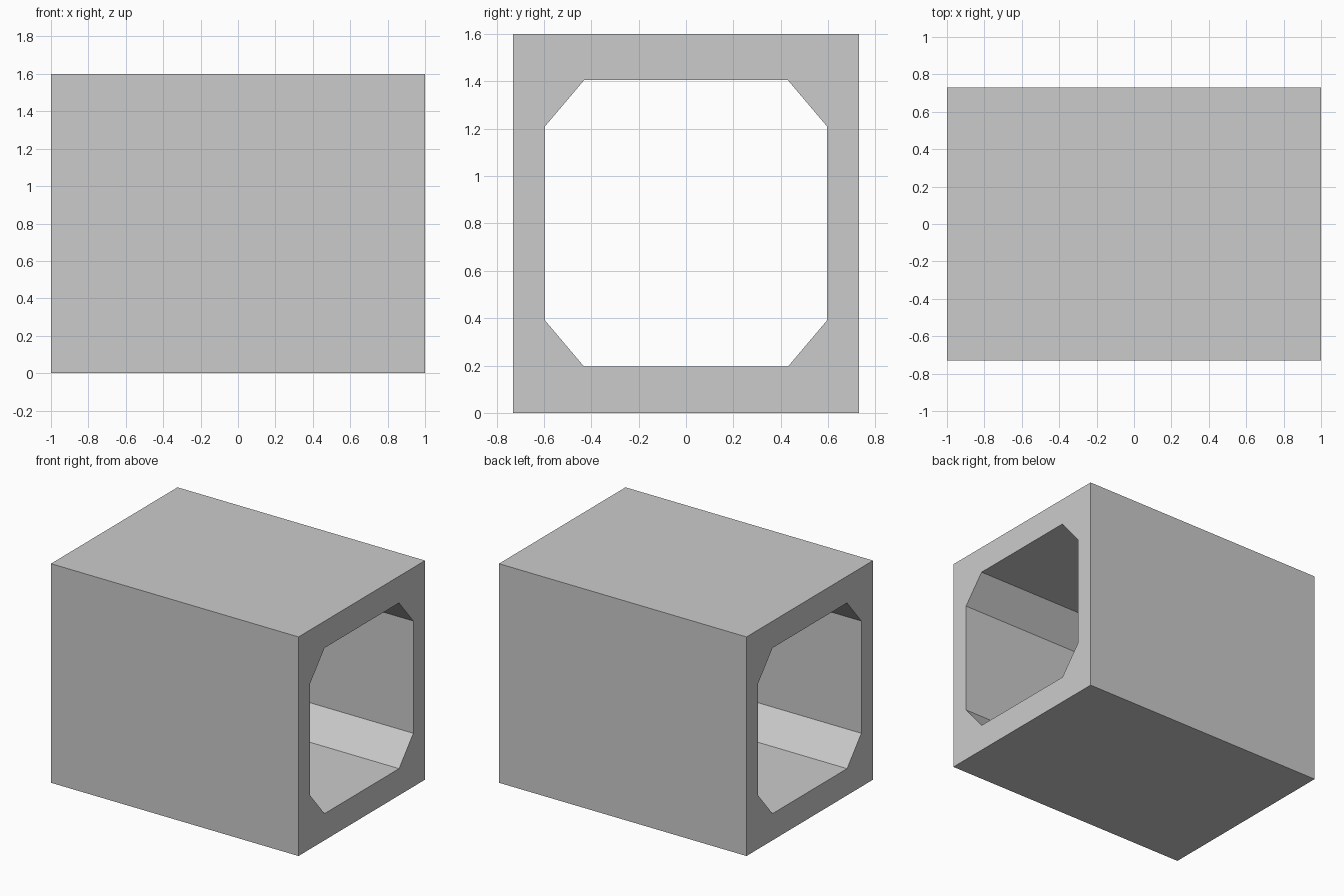
import bpy, bmesh, math
from mathutils import Vector

if "Cube" in bpy.data.objects:
    bpy.data.objects.remove(bpy.data.objects["Cube"])

HALF = 1.0                      # half of the tunnel length
OW, OH = 0.73, 1.6              # outer half width, outer height
MID = OH / 2
IW, IH = 0.595, 0.605           # opening half width, half height
CW, CH = 0.43, 0.41             # where the corner chamfers start


def make_object(name, bm):
    mesh = bpy.data.meshes.new(name)
    bm.to_mesh(mesh)
    bm.free()
    obj = bpy.data.objects.new(name, mesh)
    bpy.context.collection.objects.link(obj)
    return obj


# Tunnel section: square outer wall, opening with chamfered corners
outer = [(-OW, 0), (OW, 0), (OW, OH), (-OW, OH)]
inner = [(CW, -IH), (IW, -CH), (IW, CH), (CW, IH),
         (-CW, IH), (-IW, CH), (-IW, -CH), (-CW, -IH)]
inner = [(y, z + MID) for y, z in inner]

bm = bmesh.new()
edges = []
for loop in (outer, inner):
    vs = [bm.verts.new((-HALF, y, z)) for y, z in loop]
    edges += [bm.edges.new((a, b)) for a, b in zip(vs, vs[1:] + vs[:1])]
bmesh.ops.triangle_fill(bm, edges=edges, use_beauty=True)
res = bmesh.ops.extrude_face_region(bm, geom=bm.faces[:], use_keep_orig=True)
moved = [g for g in res["geom"] if isinstance(g, bmesh.types.BMVert)]
bmesh.ops.translate(bm, verts=moved, vec=(2 * HALF, 0, 0))
bmesh.ops.recalc_face_normals(bm, faces=bm.faces[:])
make_object("tunnel_shell", bm)

# Thin flush panels on the two upper chamfers
for side, label in ((1, "back"), (-1, "front")):
    top = Vector((0, side * CW, MID + IH))
    low = Vector((0, side * IW, MID + CH))
    inward = Vector((0, -side * (IH - CH), -(IW - CW))).normalized()
    bm = bmesh.new()
    corners = [top.lerp(low, t) + Vector((x, 0, 0)) + inward * 0.002
               for x, t in ((-0.33, 0.25), (0.33, 0.25), (0.33, 0.75), (-0.33, 0.75))]
    face = bm.faces.new([bm.verts.new(c) for c in corners])
    face.normal_update()
    if face.normal.dot(inward) < 0:
        face.normal_flip()
    make_object("ceiling_panel_" + label, bm)
